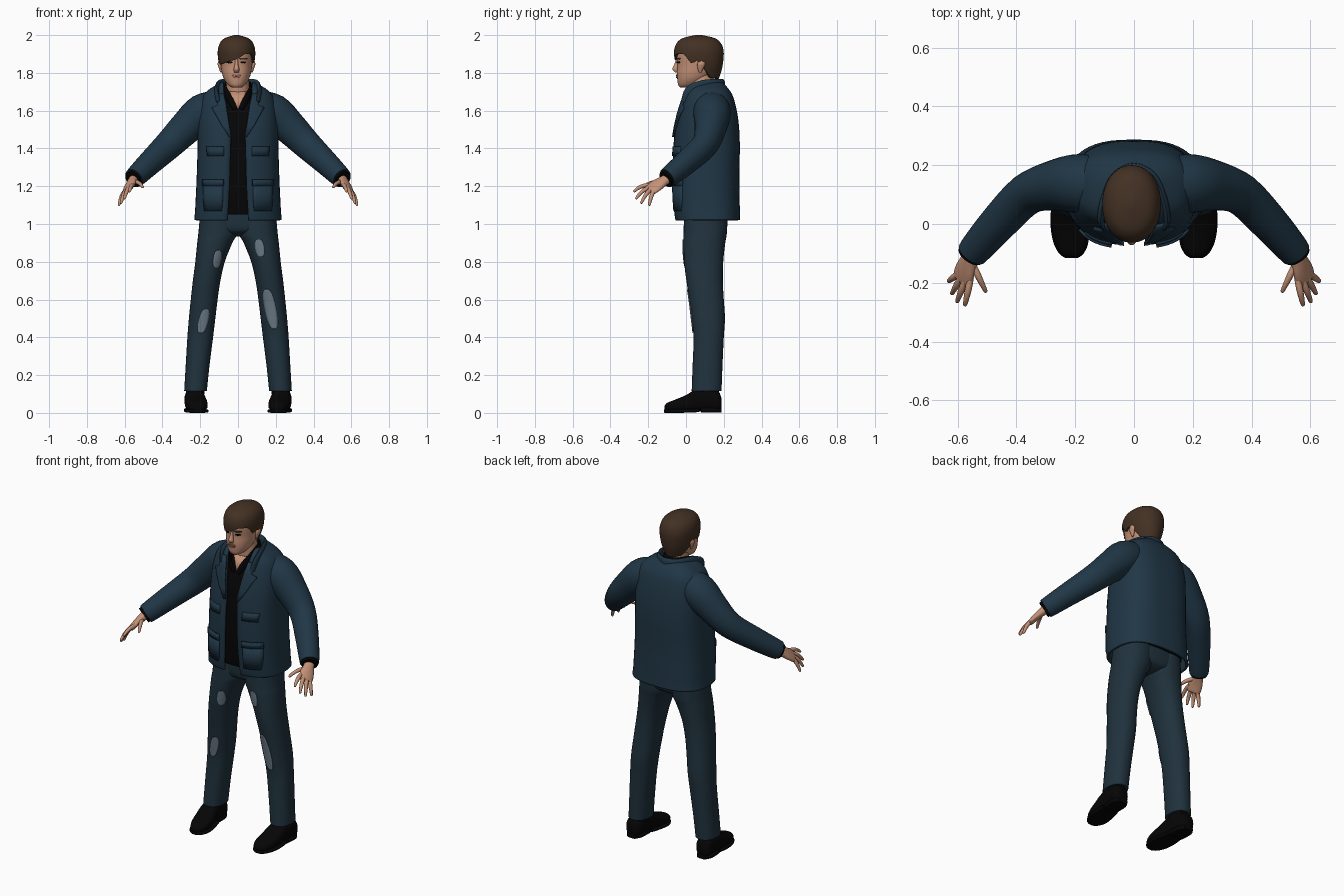
import bpy, bmesh, math
from mathutils import Vector

cube = bpy.data.objects.get("Cube")
if cube:
    bpy.data.objects.remove(cube)


def material(name, code):
    lin = [(int(code[i:i + 2], 16) / 255) ** 2.2 for i in range(0, 6, 2)] + [1]
    m = bpy.data.materials.new(name)
    m.use_nodes = True
    m.diffuse_color = lin
    bsdf = m.node_tree.nodes["Principled BSDF"]
    bsdf.inputs["Base Color"].default_value = lin
    bsdf.inputs["Roughness"].default_value = 0.9
    return m


NAVY = material("navy_cloth", "253947")
DENIM = material("dark_denim", "25353f")
BLACK = material("black", "0e0e0f")
SKIN = material("skin", "c39076")
HAIR = material("brown_hair", "453428")
FADED = material("faded_denim", "6a7985")
LIPS = material("lips", "a06c5a")


def dense(table, k=4):
    """Catmull-Rom smoothing of a table of stations."""
    out = []
    last = len(table) - 1
    for i in range(last):
        p = [table[min(max(i + j, 0), last)] for j in (-1, 0, 1, 2)]
        for s in range(k):
            t = s / k
            out.append(tuple(b + t / 2 * (c - a + t * (2 * a - 5 * b + 4 * c - d + t * (3 * (b - c) + d - a)))
                             for a, b, c, d in zip(*p)))
    return out + [tuple(table[last])]


def interp(table, key):
    """Linear lookup, first column is the key."""
    key = min(max(key, table[0][0]), table[-1][0])
    for a, b in zip(table, table[1:]):
        if key <= b[0]:
            t = (key - a[0]) / max(b[0] - a[0], 1e-6)
            return [u + (v - u) * t for u, v in zip(a, b)]
    return list(table[-1])


def grid(name, rows, mat, closed=False, thick=0):
    bm = bmesh.new()
    vs = [[bm.verts.new(p) for p in row] for row in rows]
    n = len(vs[0])
    for a, b in zip(vs, vs[1:]):
        for j in range(n if closed else n - 1):
            k = (j + 1) % n
            bm.faces.new((a[j], a[k], b[k], b[j]))
    if closed:
        bm.faces.new(vs[0])
        bm.faces.new(vs[-1])
    bmesh.ops.recalc_face_normals(bm, faces=bm.faces)
    me = bpy.data.meshes.new(name)
    bm.to_mesh(me)
    bm.free()
    me.materials.append(mat)
    me.shade_smooth()
    me.set_sharp_from_angle(angle=0.9)
    ob = bpy.data.objects.new(name, me)
    bpy.context.collection.objects.link(ob)
    if thick:
        mod = ob.modifiers.new("thickness", "SOLIDIFY")
        mod.thickness, mod.offset = thick, 0
    return ob


def power(v, e):
    return math.copysign(abs(v) ** e, v)


def section(table, z, a, e=1, scale=1):
    """Point on a body cross-section; angle 0 faces the front."""
    _, cx, hw, yf, yb = interp(table, z)
    return (cx + scale * hw * power(math.sin(a), e),
            (yf + yb) / 2 - scale * (yb - yf) / 2 * power(math.cos(a), e), z)


def body(name, table, mat, e=1, n=32):
    grid(name, [[section(table, r[0], math.tau * j / n, e) for j in range(n)] for r in table], mat, True)


def tube(name, path, mat, hint=(0, 1, 0), axis=None, e=1, n=16):
    """Sweep of ellipses; stations are x, y, z and two radii."""
    path = dense(path)
    rows = []
    for i, s in enumerate(path):
        ahead, behind = path[min(i + 1, len(path) - 1)], path[max(i - 1, 0)]
        t = Vector(axis) if axis else (Vector(ahead[:3]) - Vector(behind[:3])).normalized()
        u = Vector(hint)
        u = (u - t * u.dot(t)).normalized()
        v = t.cross(u)
        ring = [math.tau * j / n for j in range(n)]
        rows.append([Vector(s[:3]) + u * s[3] * power(math.cos(a), e) + v * s[4] * power(math.sin(a), e) for a in ring])
    grid(name, rows, mat, True)


def plate(name, rows, table, mat, e=1, lift=0.002, thick=0.006, side=1, cols=6):
    """Thin sheet laid on the front of a body; rows are z, inner x, outer x."""
    pts = []
    for z, x0, x1 in rows:
        _, cx, hw, _, _ = interp(table, z)
        line = []
        for c in range(cols + 1):
            x = side * (x0 + (x1 - x0) * c / cols)
            s = min(1, abs(x - cx) / hw) ** (1 / e)
            line.append((x, section(table, z, math.asin(s), e)[1] - lift, z))
        pts.append(line)
    grid(name, pts, mat, thick=thick)


def oval(x, z, w, h, slant=0):
    angles = [math.pi * (i + 0.3) / 10.6 for i in range(11)]
    return [(z - h * math.cos(a), x - slant * math.cos(a) - w * math.sin(a) ** 0.6,
             x - slant * math.cos(a) + w * math.sin(a) ** 0.6) for a in angles]


def mirrored(path, s):
    return [(p[0] * s,) + tuple(p[1:]) for p in path]


# Jacket: open shell with a front gap that widens toward the neck
BOX = 0.75
jacket = dense([(1.02, 0, .225, -.05, .28), (1.08, 0, .22, -.058, .278), (1.25, 0, .212, -.065, .275),
                (1.42, 0, .207, -.06, .278), (1.55, 0, .205, -.04, .27), (1.65, 0, .19, -.012, .25),
                (1.7, 0, .158, .005, .228), (1.745, 0, .085, .03, .19)])
gap = [(1.02, .055), (1.2, .045), (1.46, .038), (1.6, .055), (1.7, .075)]
rows = []
for r in jacket:
    g = math.asin((interp(gap, r[0])[1] / r[2]) ** (1 / BOX))
    rows.append([section(jacket, r[0], g + (math.tau - 2 * g) * j / 48, BOX) for j in range(49)])
grid("jacket", rows, NAVY, thick=.014)

# Shirt under the jacket, with bare skin at the open neck
shirt = [(max(z, 1.05), cx, hw - .025, yf + .02, yb - .025) for z, cx, hw, yf, yb in jacket if z < 1.71 and z > 1.03]
body("shirt", shirt, BLACK, BOX)
plate("open_neck", [(1.61, -.002, .002), (1.65, -.02, .02), (1.7, -.045, .045)], shirt, SKIN, BOX)


def collar(name, half, mat):
    tube(name, half + [(-p[0],) + p[1:] for p in half[-2::-1]], mat, hint=(0, 0, 1), n=12)


collar("jacket_collar", [(.105, -.012, 1.645, .015, .008), (.113, .02, 1.7, .03, .012), (.1, .09, 1.73, .032, .013),
                         (.065, .165, 1.735, .032, .013), (0, .195, 1.735, .032, .013)], NAVY)
collar("shirt_collar", [(.015, -.022, 1.61, .012, .006), (.048, -.005, 1.67, .022, .008), (.068, .05, 1.715, .026, .008),
                        (.05, .135, 1.735, .026, .008), (0, .16, 1.735, .026, .008)], BLACK)

# Trousers: hips and table for the legs
hips = dense([(.935, 0, .03, .06, .15), (.95, 0, .1, .02, .19), (.98, 0, .19, -.005, .215), (1.09, 0, .195, -.01, .225)])
body("hips", hips, DENIM, .85)
leg = [(.115, .225, .06, .03, .188), (.25, .214, .063, .035, .193), (.4, .2, .068, .04, .2), (.5, .19, .07, .03, .206),
       (.6, .179, .071, .018, .2), (.7, .166, .073, .002, .195), (.8, .148, .078, -.01, .197), (.9, .123, .093, -.014, .208),
       (.95, .108, .102, -.013, .216), (1.06, .1, .1, -.01, .222)]

for s, side in ((1, "left"), (-1, "right")):
    # Lapel and pockets
    plate(side + "_lapel", [(1.46, .034, .046), (1.52, .046, .085), (1.58, .055, .118), (1.615, .06, .138),
                            (1.63, .062, .105), (1.69, .075, .115)], jacket, NAVY, BOX, .013, .012, s)
    plate(side + "_lower_pocket", [(1.07, .085, .175), (1.13, .08, .182), (1.2, .08, .182)],
          jacket, NAVY, BOX, .009, .012, s)
    plate(side + "_pocket_flap", [(1.2, .076, .185), (1.235, .076, .185)], jacket, NAVY, BOX, .014, .012, s)
    plate(side + "_chest_pocket", [(1.36, .075, .16), (1.41, .075, .165)], jacket, NAVY, BOX, .009, .012, s)

    # Sleeve and dark cuff
    tube(side + "_sleeve", mirrored([(.09, .13, 1.63, .085, .08), (.185, .138, 1.59, .1, .1), (.275, .13, 1.51, .085, .089),
                                     (.365, .1, 1.42, .07, .077), (.46, .005, 1.33, .064, .066),
                                     (.53, -.075, 1.262, .056, .058), (.55, -.1, 1.243, .052, .054)], s), NAVY, n=28)
    tube(side + "_cuff", mirrored([(.54, -.085, 1.252, .046, .047), (.557, -.108, 1.236, .046, .047)], s), BLACK)

    # Hand
    tube(side + "_palm", mirrored([(.54, -.08, 1.25, .028, .028), (.557, -.115, 1.23, .03, .024),
                                   (.573, -.155, 1.205, .041, .019), (.584, -.188, 1.182, .041, .015),
                                   (.587, -.196, 1.176, .03, .009)], s), SKIN, hint=(-.7 * s, -.35, .6))
    fingers = {"index": ((.558, -.196, 1.203), (.575, -.278, 1.17)), "middle": ((.576, -.196, 1.19), (.602, -.266, 1.132)),
               "ring": ((.592, -.188, 1.177), (.62, -.238, 1.108)), "little": ((.603, -.174, 1.165), (.631, -.195, 1.097)),
               "thumb": ((.55, -.135, 1.22), (.503, -.232, 1.193))}
    for finger, (a, b) in fingers.items():
        a, b = Vector(a), Vector(b)
        path = []
        for t, r in ((-.15, .011), (.35, .0115), (.7, .0095), (.95, .007), (1, .003)):
            c = a.lerp(b, t) + Vector((0, 0, .012 * math.sin(math.pi * max(t, 0))))
            path.append((*c, r, r))
        tube(side + "_" + finger, mirrored(path, s), SKIN, hint=(1, 0, 0), n=10)

    # Trouser leg and worn patches
    table = dense([(z, cx * s, hw, yf, yb) for z, cx, hw, yf, yb in leg])
    body(side + "_trouser_leg", table, DENIM, .9)
    spots = {1: [(.115, .873, .024, .045, -.006), (.172, .55, .03, .105, -.02)],
             -1: [(.11, .815, .021, .046, -.006), (.183, .487, .025, .063, -.014)]}
    for i, spot in enumerate(spots[s]):
        plate(side + "_worn_patch_" + "ab"[i], oval(*spot), table, FADED, .9, side=s)

    # Shoe, sole, heel
    tube(side + "_shoe", mirrored([(.235, .187, .05, .025, .03), (.235, .172, .06, .045, .052), (.232, .12, .068, .051, .062),
                                   (.228, .05, .065, .055, .058), (.222, 0, .05, .059, .044), (.215, -.06, .038, .054, .031),
                                   (.212, -.1, .031, .037, .022), (.212, -.113, .028, .018, .01)], s),
         BLACK, hint=(1, 0, 0), axis=(0, 1, 0), e=.8, n=24)
    tube(side + "_sole", mirrored([(.212, -.116, .01, .02, .009), (.213, -.1, .01, .042, .01), (.215, -.06, .01, .06, .01),
                                   (.222, 0, .011, .062, .01), (.228, .07, .014, .053, .01)], s),
         BLACK, hint=(1, 0, 0), axis=(0, 1, 0), e=.5, n=20)
    tube(side + "_heel", mirrored([(.232, .08, .014, .05, .013), (.235, .15, .014, .05, .013), (.235, .188, .014, .03, .013)], s),
         BLACK, hint=(1, 0, 0), axis=(0, 1, 0), e=.5, n=20)
    tube(side + "_ankle", mirrored([(.228, .11, .06, .048, .065), (.225, .11, .15, .048, .065)], s), BLACK, hint=(1, 0, 0))

# Neck and head
MID = -.008
tube("neck", [(0, .1, 1.58, .06, .06), (0, .085, 1.7, .062, .066), (MID, .08, 1.8, .06, .062)], SKIN, hint=(1, 0, 0), n=24)
head = dense([(1.722, MID, .022, -.03, .03), (1.735, MID, .043, -.041, .06), (1.765, MID, .065, -.046, .11),
              (1.8, MID, .077, -.048, .145), (1.84, MID, .083, -.046, .168), (1.88, MID, .087, -.05, .18),
              (1.92, MID, .087, -.048, .182), (1.96, MID, .07, -.025, .16), (1.985, MID, .035, .02, .12)])
body("head", head, SKIN, .92)
tube("nose", [(MID, -.045, 1.87, .008, .009), (MID, -.05, 1.845, .009, .012), (MID, -.056, 1.82, .015, .016),
              (MID, -.05, 1.803, .012, .009)], SKIN, hint=(1, 0, 0), axis=(0, 0, 1))
plate("upper_lip", oval(MID, 1.787, .024, .004), head, LIPS, .92)
plate("lower_lip", oval(MID, 1.778, .019, .004), head, LIPS, .92, .003)
for s, side in ((1, "left"), (-1, "right")):
    x = MID + s * .036
    plate(side + "_eye", oval(x, 1.856, .014, .0045), head, BLACK, .92)
    plate(side + "_brow", oval(x, 1.875, .02, .0045), head, HAIR, .92, .003)
    tube(side + "_ear", [(MID + s * x, .075 + y, z, w, r) for x, y, z, w, r in
                         ((.08, 0, 1.802, .006, .005), (.085, .002, 1.825, .016, .009), (.089, .006, 1.848, .021, .011),
                          (.088, .006, 1.865, .012, .006))], SKIN, axis=(0, 0, 1))

# Hair: cap whose lower edge follows a swept fringe, the ears and the nape
hair = dense([(1.765, MID, .06, -.02, .172), (1.82, MID, .085, -.05, .19), (1.87, MID, .097, -.06, .198),
              (1.92, MID, .099, -.063, .199), (1.96, MID, .087, -.048, .183), (1.985, MID, .06, -.015, .15),
              (2, MID, .012, .05, .085)])
edge = [(-3.15, 1.768), (-2.1, 1.775), (-1.8, 1.82), (-1.5, 1.868), (-1.25, 1.845), (-.9, 1.85), (0, 1.872),
        (.45, 1.9), (.95, 1.9), (1.25, 1.85), (1.5, 1.868), (1.8, 1.82), (2.1, 1.775), (3.15, 1.768)]
angles = [-math.pi + math.tau * j / 56 for j in range(56)]
lows = [interp(edge, a)[1] for a in angles]
rows = [[section(hair, low, a, .95, .8) for a, low in zip(angles, lows)]]
for i in range(19):
    t = math.sin(math.pi / 2 * i / 18)
    rows.append([section(hair, low + (2 - low) * t, a, .95) for a, low in zip(angles, lows)])
grid("hair", rows, HAIR, True)
